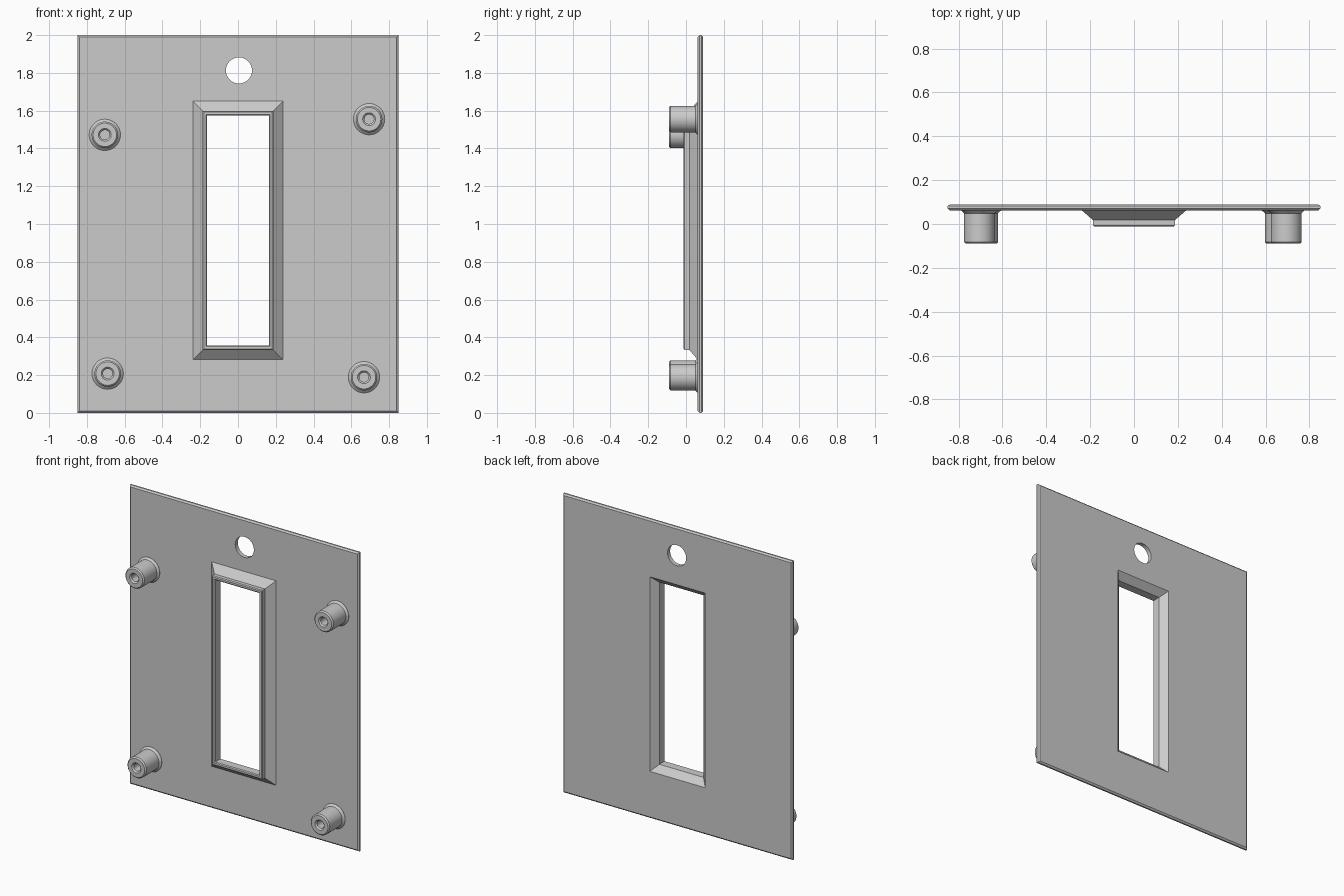
import bpy, bmesh, math

if "Cube" in bpy.data.objects:
    bpy.data.objects.remove(bpy.data.objects["Cube"], do_unlink=True)

grey = bpy.data.materials.new("matte grey")
grey.use_nodes = True
grey.diffuse_color = (0.6, 0.6, 0.6, 1)
grey.node_tree.nodes["Principled BSDF"].inputs["Base Color"].default_value = (0.6, 0.6, 0.6, 1)


def finish(name, bm):
    """Turn a bmesh into a named, coloured object."""
    bmesh.ops.recalc_face_normals(bm, faces=bm.faces)
    mesh = bpy.data.meshes.new(name)
    bm.to_mesh(mesh)
    bm.free()
    mesh.materials.append(grey)
    obj = bpy.data.objects.new(name, mesh)
    bpy.context.collection.objects.link(obj)
    return obj


def activate(obj):
    bpy.ops.object.select_all(action='DESELECT')
    obj.select_set(True)
    bpy.context.view_layer.objects.active = obj


def bridge(bm, a, b):
    """Join two vertex rings with quads."""
    n = len(a)
    for i in range(n):
        j = (i + 1) % n
        bm.faces.new((a[i], a[j], b[j], b[i]))


def lathe(name, profile, x, z, segments=48):
    """Revolve (radius, y) points about an axis along y, capping both ends."""
    bm = bmesh.new()
    angles = [2 * math.pi * i / segments for i in range(segments)]
    rings = [[bm.verts.new((r * math.cos(a), y, r * math.sin(a))) for a in angles]
             for r, y in profile]
    for a, b in zip(rings, rings[1:]):
        bridge(bm, a, b)
    bm.faces.new(rings[0])
    bm.faces.new(rings[-1])
    obj = finish(name, bm)
    obj.location = (x, 0, z)
    return obj


# Panel: one rectangular section swept round from plate rim to raised window frame
PLATE = (0.85, 0.0, 2.0)        # half width, bottom, top
WINDOW = (0.238, 0.282, 1.65)
section = [                     # rectangle, inset, y
    (PLATE, 0.010, 0.090), (PLATE, 0.000, 0.081), (PLATE, 0.000, 0.071),
    (PLATE, 0.010, 0.062),
    (WINDOW, 0.000, 0.062), (WINDOW, 0.051, 0.018), (WINDOW, 0.051, -0.007),
    (WINDOW, 0.057, -0.012), (WINDOW, 0.069, -0.012), (WINDOW, 0.075, -0.007),
    (WINDOW, 0.075, 0.048), (WINDOW, 0.033, 0.090),
]
bm = bmesh.new()
rings = []
for (half, low, high), d, y in section:
    w, lo, hi = half - d, low + d, high - d
    rings.append([bm.verts.new((px, y, pz))
                  for px, pz in ((-w, lo), (w, lo), (w, hi), (-w, hi))])
for k, ring in enumerate(rings):
    bridge(bm, ring, rings[(k + 1) % len(rings)])
panel = finish("panel", bm)

# Round hole above the window
cutter = lathe("hole_cutter", [(0.069, 0.0), (0.069, 0.2)], 0.005, 1.813, 64)
cutter.hide_render = True
cut = panel.modifiers.new("round hole", 'BOOLEAN')
cut.operation = 'DIFFERENCE'
cut.solver = 'EXACT'
cut.object = cutter
activate(panel)
bpy.ops.object.modifier_apply(modifier=cut.name)
bpy.data.objects.remove(cutter, do_unlink=True)
bpy.ops.object.shade_smooth_by_angle(angle=math.radians(30))

# Four hollow mounting posts with flared feet and chamfered rims
post_profile = [(0.083, 0.072), (0.083, 0.061), (0.070, 0.049), (0.070, -0.082),
                (0.062, -0.090), (0.034, -0.090), (0.025, -0.081), (0.025, 0.020)]
posts = {
    "upper_right_post": (-0.705, 1.472),
    "upper_left_post": (0.694, 1.555),
    "lower_right_post": (-0.690, 0.208),
    "lower_left_post": (0.667, 0.189),
}
for name, (x, z) in posts.items():
    activate(lathe(name, post_profile, x, z))
    bpy.ops.object.shade_smooth_by_angle(angle=math.radians(30))
